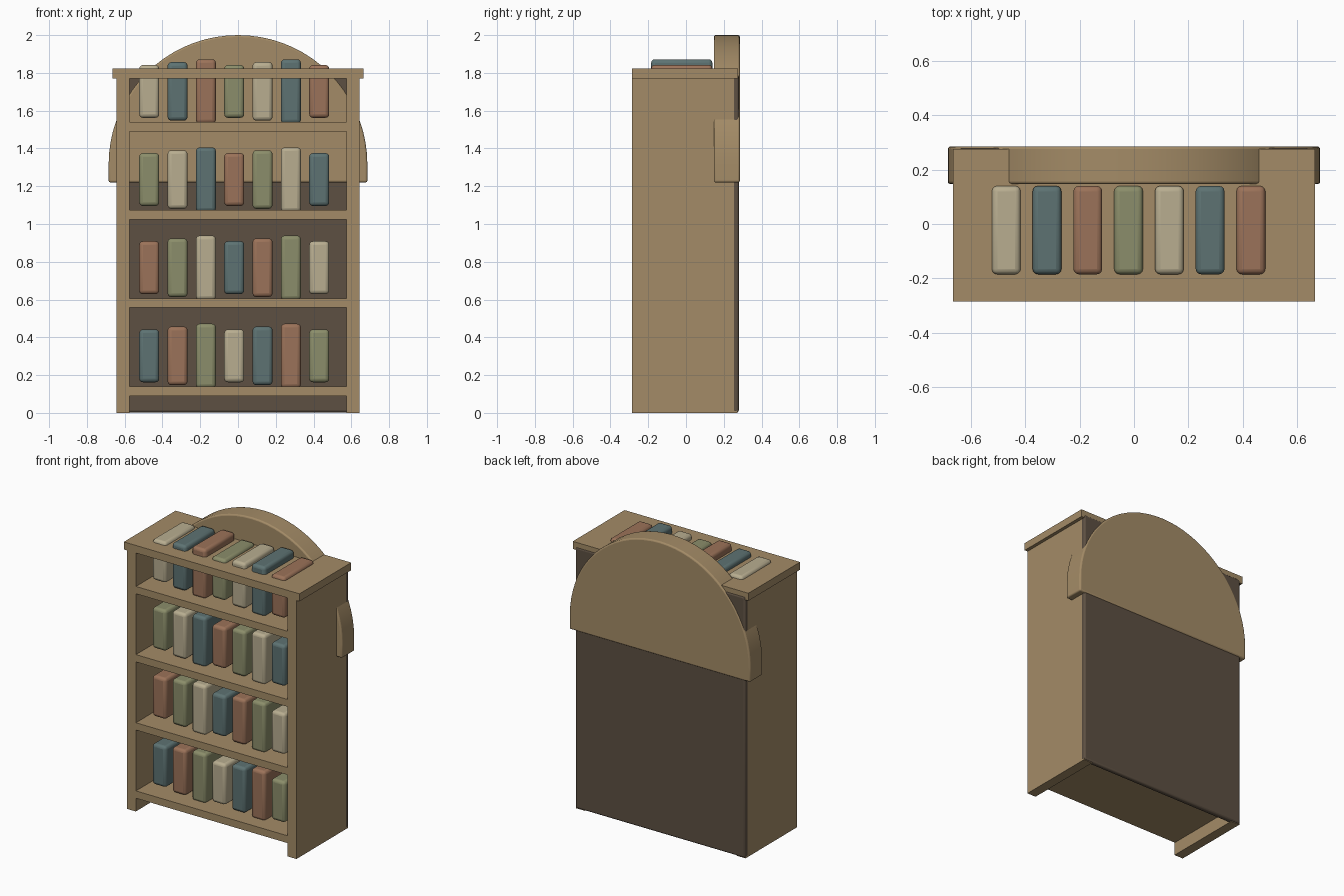
import bpy, bmesh, math

if "Cube" in bpy.data.objects:
    bpy.data.objects.remove(bpy.data.objects["Cube"])


def material(name, rgb):
    m = bpy.data.materials.new(name)
    m.diffuse_color = (*rgb, 1)
    m.use_nodes = True
    m.node_tree.nodes["Principled BSDF"].inputs["Base Color"].default_value = m.diffuse_color
    return m


wood = material("wood", (0.37, 0.26, 0.135))
dark = material("dark_wood", (0.11, 0.08, 0.055))
covers = [material("blue_cover", (0.11, 0.17, 0.17)),
          material("red_cover", (0.33, 0.17, 0.10)),
          material("green_cover", (0.26, 0.27, 0.145)),
          material("cream_cover", (0.48, 0.42, 0.28))]


def finish(bm, name, mat, bevel):
    bmesh.ops.recalc_face_normals(bm, faces=bm.faces)
    mesh = bpy.data.meshes.new(name)
    bm.to_mesh(mesh)
    bm.free()
    ob = bpy.data.objects.new(name, mesh)
    bpy.context.collection.objects.link(ob)
    mesh.materials.append(mat)
    if bevel:
        mod = ob.modifiers.new("bevel", 'BEVEL')
        mod.width = bevel
        mod.segments = 3
        mod.limit_method = 'ANGLE'
        bpy.ops.object.select_all(action='DESELECT')
        ob.select_set(True)
        bpy.context.view_layer.objects.active = ob
        bpy.ops.object.shade_smooth_by_angle(angle=math.radians(35))
    return ob


def box(name, x, y, z, mat, bevel=0):
    """Box from (min, max) ranges on each axis."""
    bm = bmesh.new()
    bmesh.ops.create_cube(bm, size=1)
    for v in bm.verts:
        for i, (lo, hi) in enumerate((x, y, z)):
            v.co[i] = lo if v.co[i] < 0 else hi
    return finish(bm, name, mat, bevel)


# Carcass: sides, top slab and back panel
box("left_side", (-0.642, -0.575), (-0.285, 0.273), (0, 1.77), wood)
box("right_side", (0.575, 0.642), (-0.285, 0.273), (0, 1.77), wood)
box("top_slab", (-0.665, 0.665), (-0.285, 0.275), (1.77, 1.822), wood)
box("back_panel", (-0.643, 0.643), (0.245, 0.28), (0.003, 1.79), dark, 0.012)

# Arched crest set through the upper back
R, cz, base = 0.685, 1.315, 1.22
profile = [(-R, base), (R, base)]
n = 36
profile += [(R * math.cos(math.pi * i / n), cz + R * math.sin(math.pi * i / n))
            for i in range(n + 1)]
bm = bmesh.new()
face = bm.faces.new([bm.verts.new((x, 0.147, z)) for x, z in profile])
ext = bmesh.ops.extrude_face_region(bm, geom=[face])
bmesh.ops.translate(bm, vec=(0, 0.138, 0),
                    verts=[g for g in ext["geom"] if isinstance(g, bmesh.types.BMVert)])
finish(bm, "arched_crest", wood, 0.01)

# Shelves, each with a row of seven books in repeating sizes and colours
for row in range(4):
    z = 0.115 + 0.4667 * row
    box(f"shelf_{row + 1}", (-0.575, 0.575), (-0.283, 0.25), (z - 0.025, z + 0.025), wood)
    for col in range(7):
        x = -0.47 + 0.15 * col
        half = 0.14 + 0.015 * (col % 3)
        zc = z + 0.187
        box(f"book_{row + 1}_{col + 1}", (x - 0.053, x + 0.053), (-0.185, 0.14),
            (zc - half, zc + half), covers[(row + col) % 4], 0.02)
